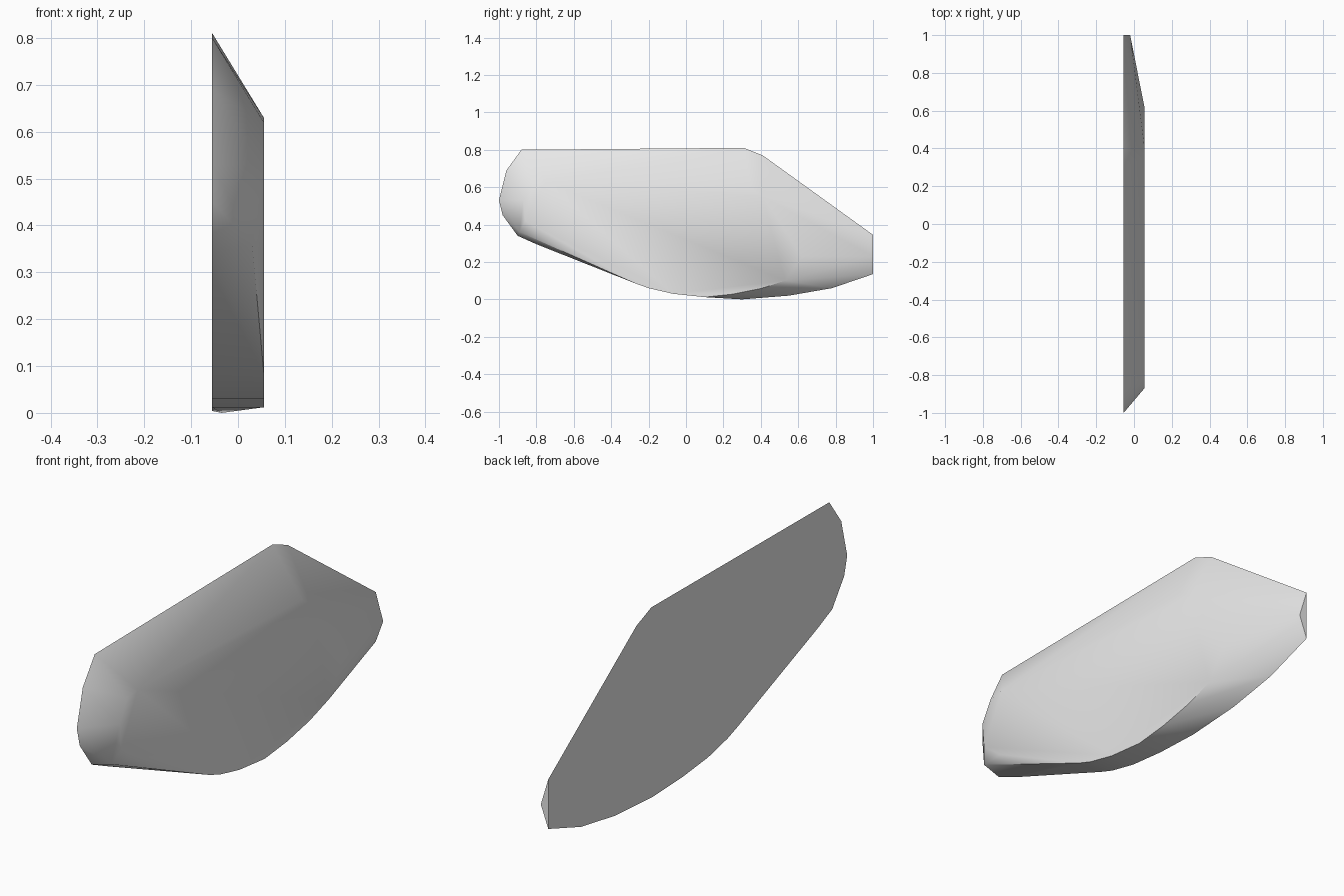
import bpy, bmesh, math

cube = bpy.data.objects.get("Cube")
if cube:
    bpy.data.objects.remove(cube, do_unlink=True)

HALF = 0.055  # half the plate thickness

# Full outline of the flat back side, as (y, z)
outer = [(-0.88, 0.80), (0.31, 0.81), (0.41, 0.77), (1.0, 0.345), (1.0, 0.135),
         (0.78, 0.06), (0.55, 0.02), (0.3, 0.004), (0.1, 0.012), (-0.07, 0.03),
         (-0.2, 0.06), (-0.27, 0.085), (-0.8, 0.295), (-0.9, 0.34),
         (-0.98, 0.45), (-1.0, 0.53), (-0.96, 0.69)]

# Smaller outline of the bevelled side
inner = [(-0.82, 0.62), (-0.75, 0.63), (0.35, 0.59), (0.41, 0.55), (0.62, 0.23),
         (0.53, 0.10), (0.4, 0.058), (0.25, 0.028), (0.1, 0.012), (-0.07, 0.03),
         (-0.2, 0.06), (-0.27, 0.085), (-0.76, 0.34), (-0.86, 0.42), (-0.87, 0.53)]

# Tip of the tail, lower front corner and lowest ridge lie between the sides
between = [(-0.02, 1.0, 0.23), (0.03, -0.89, 0.36), (-0.035, 0.3, 0.0)]

# Bevelled plate: hull around the two outlines
bm = bmesh.new()
points = [(-HALF, y, z) for y, z in outer] + [(HALF, y, z) for y, z in inner] + between
for p in points:
    bm.verts.new(p)
hull = bmesh.ops.convex_hull(bm, input=bm.verts)
loose = [v for v in bm.verts if not v.link_faces]
bmesh.ops.delete(bm, geom=loose, context='VERTS')
bmesh.ops.dissolve_limit(bm, angle_limit=math.radians(0.5), verts=bm.verts, edges=bm.edges)
bmesh.ops.recalc_face_normals(bm, faces=bm.faces)
mesh = bpy.data.meshes.new("bevelled_plate")
bm.to_mesh(mesh)
bm.free()

plate = bpy.data.objects.new("bevelled_plate", mesh)
bpy.context.collection.objects.link(plate)

# Plain grey
grey = bpy.data.materials.new("light_grey")
grey.use_nodes = True
colour = (0.8, 0.8, 0.8, 1)
grey.diffuse_color = colour
grey.node_tree.nodes["Principled BSDF"].inputs["Base Color"].default_value = colour
mesh.materials.append(grey)

# Soft bevel, crisp rim
bpy.ops.object.select_all(action='DESELECT')
plate.select_set(True)
bpy.context.view_layer.objects.active = plate
bpy.ops.object.shade_smooth_by_angle(angle=math.radians(42))
